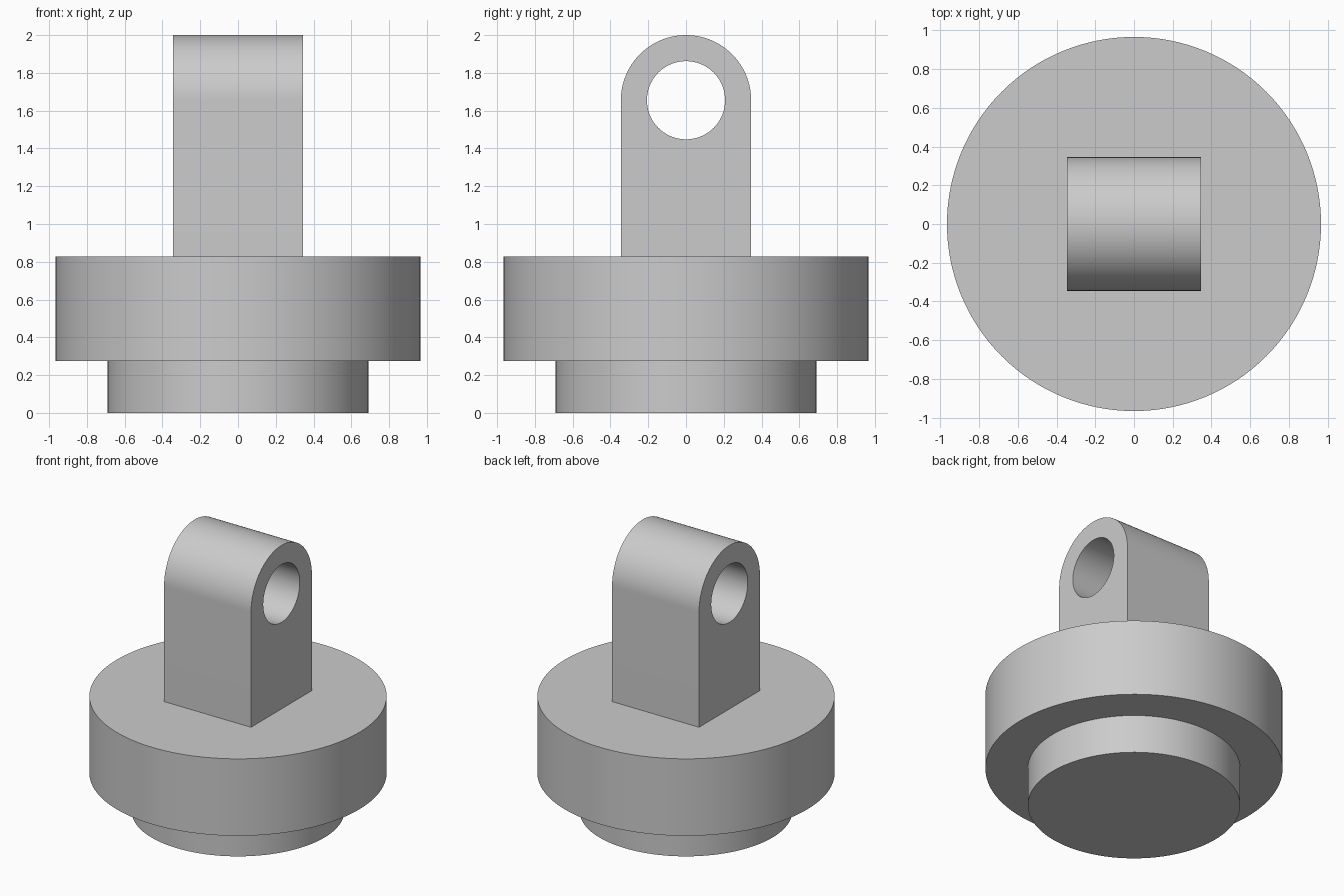
import bpy, bmesh, math
from mathutils import Matrix

cube = bpy.data.objects.get("Cube")
if cube:
    bpy.data.objects.remove(cube, do_unlink=True)

U = 2 / 29       # design unit: the whole part is 29 units tall
SEGMENTS = 128

grey = bpy.data.materials.new("plain_grey")
grey.use_nodes = True
colour = (0.6, 0.6, 0.6, 1)
grey.diffuse_color = colour
grey.node_tree.nodes["Principled BSDF"].inputs["Base Color"].default_value = colour


def make_object(name, bm):
    bmesh.ops.recalc_face_normals(bm, faces=bm.faces)
    mesh = bpy.data.meshes.new(name)
    bm.to_mesh(mesh)
    bm.free()
    mesh.materials.append(grey)
    obj = bpy.data.objects.new(name, mesh)
    bpy.context.collection.objects.link(obj)
    return obj


def activate(obj):
    bpy.ops.object.select_all(action='DESELECT')
    obj.select_set(True)
    bpy.context.view_layer.objects.active = obj


def smooth(obj):
    activate(obj)
    bpy.ops.object.shade_smooth_by_angle(angle=math.radians(30))


# Stepped round body: narrow foot below a wide flange, turned from rings
bm = bmesh.new()
rings = []
for radius, z in [(10, 0), (10, 4), (14, 4), (14, 12)]:
    ring = []
    for i in range(SEGMENTS):
        a = math.tau * i / SEGMENTS
        ring.append(bm.verts.new((radius * U * math.cos(a), radius * U * math.sin(a), z * U)))
    rings.append(ring)
for low, high in zip(rings, rings[1:]):
    for i in range(SEGMENTS):
        j = (i + 1) % SEGMENTS
        bm.faces.new((low[i], low[j], high[j], high[i]))
bm.faces.new(rings[0][::-1])
bm.faces.new(rings[-1])
smooth(make_object("stepped_body", bm))

# Upright lug: round-topped profile extruded along x
half, eye_z = 5 * U, 24 * U
profile = [(-half, 12 * U), (half, 12 * U)]
for i in range(SEGMENTS // 2 + 1):
    a = math.tau * i / SEGMENTS
    profile.append((half * math.cos(a), eye_z + half * math.sin(a)))
bm = bmesh.new()
face = bm.faces.new([bm.verts.new((-half, y, z)) for y, z in profile])
extruded = bmesh.ops.extrude_face_region(bm, geom=[face])["geom"]
bmesh.ops.translate(bm, vec=(2 * half, 0, 0),
                    verts=[v for v in extruded if isinstance(v, bmesh.types.BMVert)])
lug = make_object("pivot_lug", bm)

# Round hole through the lug
bm = bmesh.new()
bmesh.ops.create_cone(bm, cap_ends=True, segments=SEGMENTS, radius1=3 * U, radius2=3 * U,
                      depth=4 * half,
                      matrix=Matrix.Translation((0, 0, eye_z)) @ Matrix.Rotation(math.pi / 2, 4, 'Y'))
cutter = make_object("hole_cutter", bm)
cutter.hide_render = True
hole = lug.modifiers.new("hole", 'BOOLEAN')
hole.operation = 'DIFFERENCE'
hole.solver = 'EXACT'
hole.object = cutter
activate(lug)
bpy.ops.object.modifier_apply(modifier=hole.name)
bpy.data.objects.remove(cutter, do_unlink=True)
smooth(lug)
